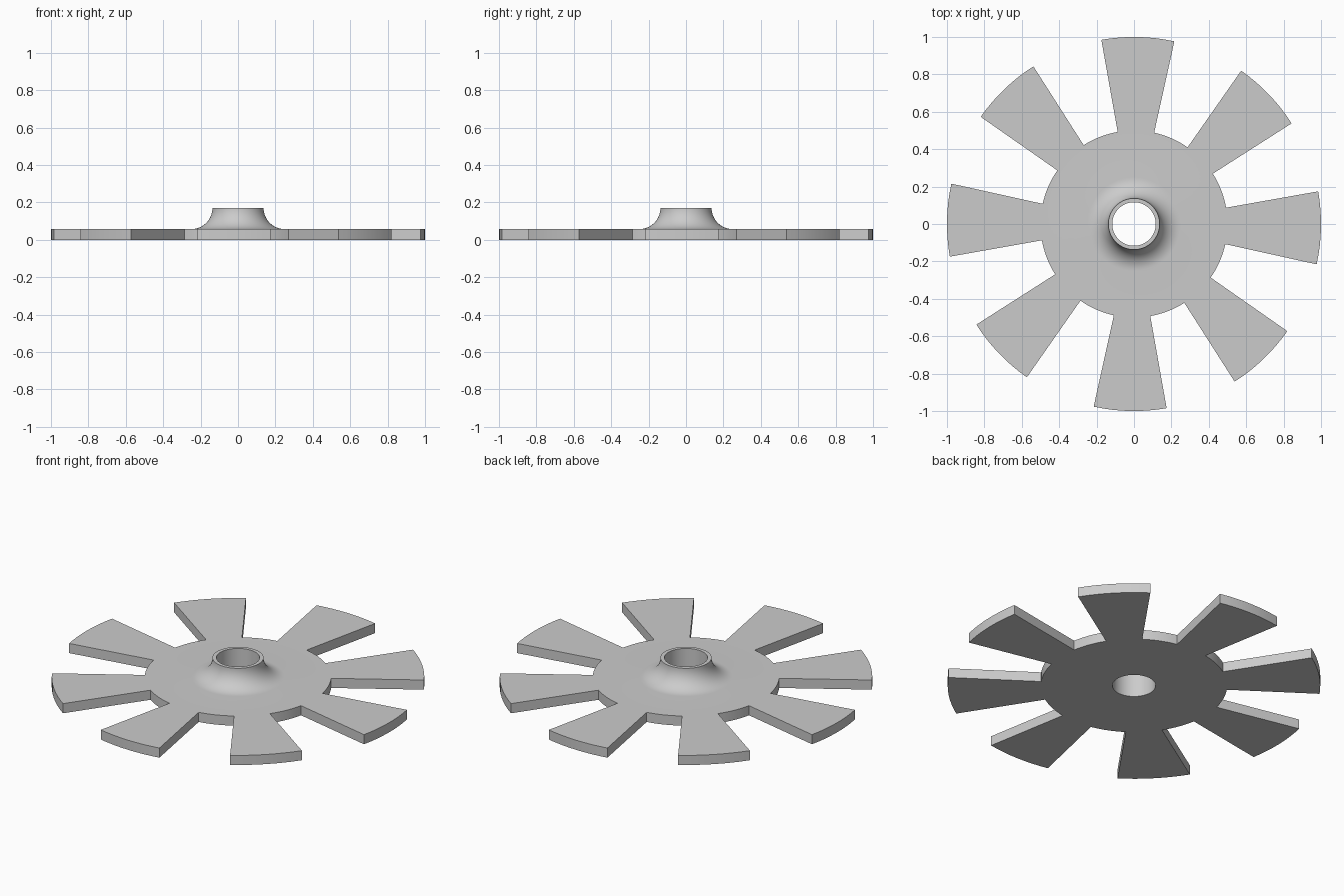
import bpy, bmesh
from math import sin, cos, pi, radians

BLADES = 8
STEPS = 128                      # segments around the disc
SECTOR = STEPS // BLADES         # half of each sector is blade, half is gap
START = radians(-1.2 - 11.25)    # edge of the first blade
BORE, COLLAR, FOOT, DISC, TIP = 0.116, 0.137, 0.25, 0.5, 1.0
THICK, TOP = 0.057, 0.17

cube = bpy.data.objects.get("Cube")
if cube:
    bpy.data.objects.remove(cube, do_unlink=True)

# Material
grey = bpy.data.materials.new("plain grey")
grey.use_nodes = True
colour = (0.6, 0.6, 0.6, 1)
grey.diffuse_color = colour
grey.node_tree.nodes["Principled BSDF"].inputs["Base Color"].default_value = colour

# Closed cross-section: bore, collar rim, concave flare, disc edge
ARC = 14
profile = [(BORE, 0), (BORE, TOP)]
for i in range(ARC + 1):
    a = pi / 2 * i / ARC
    profile.append((FOOT - (FOOT - COLLAR) * cos(a), TOP - (TOP - THICK) * sin(a)))
profile += [(DISC, THICK), (DISC, 0)]

# Revolve the cross-section
bm = bmesh.new()
rings = []
for s in range(STEPS):
    a = START + 2 * pi * s / STEPS
    rings.append([bm.verts.new((r * cos(a), r * sin(a), z)) for r, z in profile])
rim = []
count = len(profile)
for s in range(STEPS):
    near, far = rings[s], rings[(s + 1) % STEPS]
    for j in range(count):
        k = (j + 1) % count
        face = bm.faces.new((near[j], near[k], far[k], far[j]))
        if j == count - 2 and s % SECTOR < SECTOR // 2:
            rim.append(face)
bmesh.ops.recalc_face_normals(bm, faces=bm.faces)

# Pull the blades out of the disc edge
blades = bmesh.ops.extrude_face_region(bm, geom=rim)["geom"]
for v in blades:
    if isinstance(v, bmesh.types.BMVert):
        v.co.x *= TIP / DISC
        v.co.y *= TIP / DISC
old = [f for f in rim if f.is_valid]
if old:
    bmesh.ops.delete(bm, geom=old, context='FACES')
bmesh.ops.recalc_face_normals(bm, faces=bm.faces)

mesh = bpy.data.meshes.new("bladed_disc")
bm.to_mesh(mesh)
bm.free()
mesh.materials.append(grey)
disc = bpy.data.objects.new("bladed_disc", mesh)
bpy.context.collection.objects.link(disc)

# Smooth the round surfaces, keep corners crisp
bpy.ops.object.select_all(action='DESELECT')
disc.select_set(True)
bpy.context.view_layer.objects.active = disc
bpy.ops.object.shade_smooth_by_angle(angle=radians(30))
